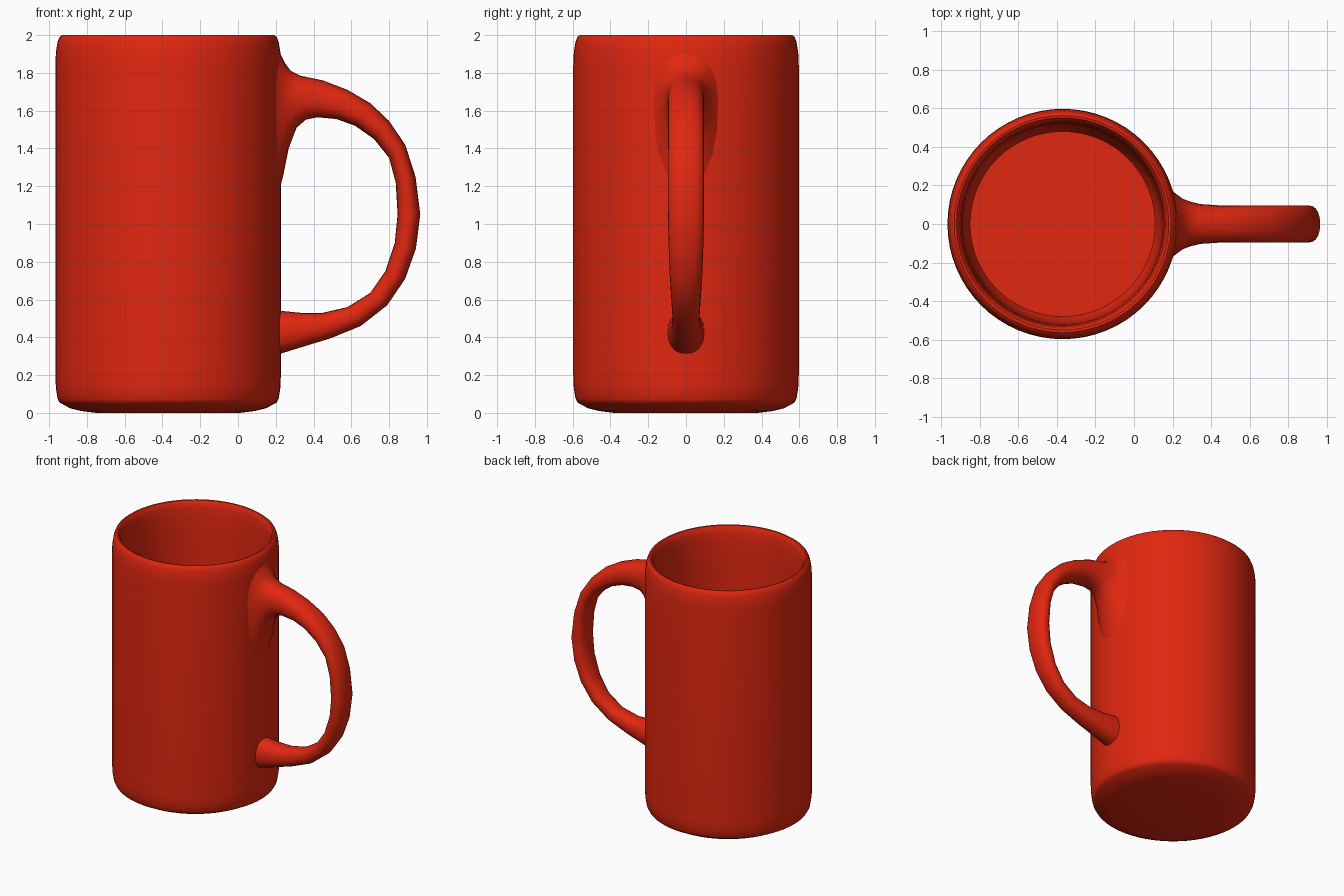
import bpy, bmesh, math

CX = -0.37          # axis of the cup
R = 0.597           # outer radius

red = bpy.data.materials.new("glazed red")
red.diffuse_color = (0.75, 0.02, 0.005, 1)


def make_object(name, bm, angle):
    bmesh.ops.recalc_face_normals(bm, faces=bm.faces)
    mesh = bpy.data.meshes.new(name)
    bm.to_mesh(mesh)
    bm.free()
    mesh.materials.append(red)
    obj = bpy.data.objects.new(name, mesh)
    bpy.context.collection.objects.link(obj)
    bpy.ops.object.select_all(action='DESELECT')
    obj.select_set(True)
    bpy.context.view_layer.objects.active = obj
    bpy.ops.object.shade_smooth_by_angle(angle=math.radians(angle))
    return obj


def bridge(bm, rings):
    for a, b in zip(rings, rings[1:]):
        n = len(a)
        for i in range(n):
            bm.faces.new((a[i], a[(i + 1) % n], b[(i + 1) % n], b[i]))
    bm.faces.new(rings[0])
    bm.faces.new(rings[-1])


# Cup: lathed (radius, height) profile, from the underside over the rim to the inner floor
profile = [(0.38, 0.0), (0.46, 0.01), (0.52, 0.025), (0.56, 0.047), (0.575, 0.055),
           (0.585, 0.075), (0.594, 0.13), (R, 0.2), (R, 1.0), (R, 1.84),
           (0.594, 1.91), (0.585, 1.965), (0.575, 1.99), (0.562, 2.0),
           (0.55, 1.998), (0.54, 1.985), (0.532, 1.95), (0.525, 1.87), (0.52, 1.75),
           (0.515, 1.0), (0.51, 0.3), (0.5, 0.18), (0.48, 0.13)]
bm = bmesh.new()
SEG = 64
rings = [[bm.verts.new((CX + r * math.cos(2 * math.pi * i / SEG),
                        r * math.sin(2 * math.pi * i / SEG), z))
          for i in range(SEG)] for r, z in profile]
bridge(bm, rings)
make_object("cup_body", bm, 40)

# Handle sections: outer x, z, inner x, z, half width, position of widest point
sections = [
    (0.20, 1.96, 0.20, 1.10, 0.20, 0.35),
    (0.225, 1.90, 0.238, 1.25, 0.155, 0.37),
    (0.25, 1.85, 0.268, 1.40, 0.13, 0.42),
    (0.28, 1.81, 0.31, 1.51, 0.115, 0.5),
    (0.33, 1.785, 0.36, 1.553, 0.103, 0.5),
    (0.45, 1.76, 0.42, 1.565, 0.097, 0.5),
    (0.58, 1.71, 0.52, 1.556, 0.096, 0.5),
    (0.70, 1.64, 0.62, 1.52, 0.096, 0.5),
    (0.80, 1.545, 0.72, 1.45, 0.096, 0.5),
    (0.885, 1.42, 0.80, 1.35, 0.096, 0.5),
    (0.94, 1.25, 0.835, 1.22, 0.096, 0.5),
    (0.965, 1.05, 0.845, 1.05, 0.096, 0.5),
    (0.942, 0.87, 0.83, 0.90, 0.092, 0.5),
    (0.885, 0.71, 0.78, 0.75, 0.086, 0.5),
    (0.79, 0.57, 0.70, 0.635, 0.078, 0.5),
    (0.65, 0.46, 0.58, 0.56, 0.072, 0.5),
    (0.49, 0.395, 0.44, 0.528, 0.075, 0.5),
    (0.35, 0.352, 0.33, 0.53, 0.086, 0.5),
    (0.23, 0.315, 0.23, 0.54, 0.096, 0.5),
    (0.20, 0.31, 0.20, 0.54, 0.096, 0.5),
]
bm = bmesh.new()
SIDES = 20
rings = []
for k, (ox, oz, ix, iz, w, mid) in enumerate(sections):
    ring = []
    for i in range(SIDES):
        a = 2 * math.pi * i / SIDES
        c, s = math.cos(a), math.sin(a)
        # slightly squared oval
        c = math.copysign(abs(c) ** 0.88, c)
        y = w * math.copysign(abs(s) ** 0.88, s)
        t = mid - c * mid if c > 0 else mid - c * (1 - mid)
        x, z = ox + (ix - ox) * t, oz + (iz - oz) * t
        # near the wall, follow the curve of the cup
        if k < 3 or k == len(sections) - 1:
            sag = R - math.sqrt(R * R - y * y)
            x -= sag * (1.0 if k in (0, len(sections) - 1) else 0.5 / k)
        ring.append(bm.verts.new((x, y, z)))
    rings.append(ring)
bridge(bm, rings)
make_object("handle", bm, 60)
